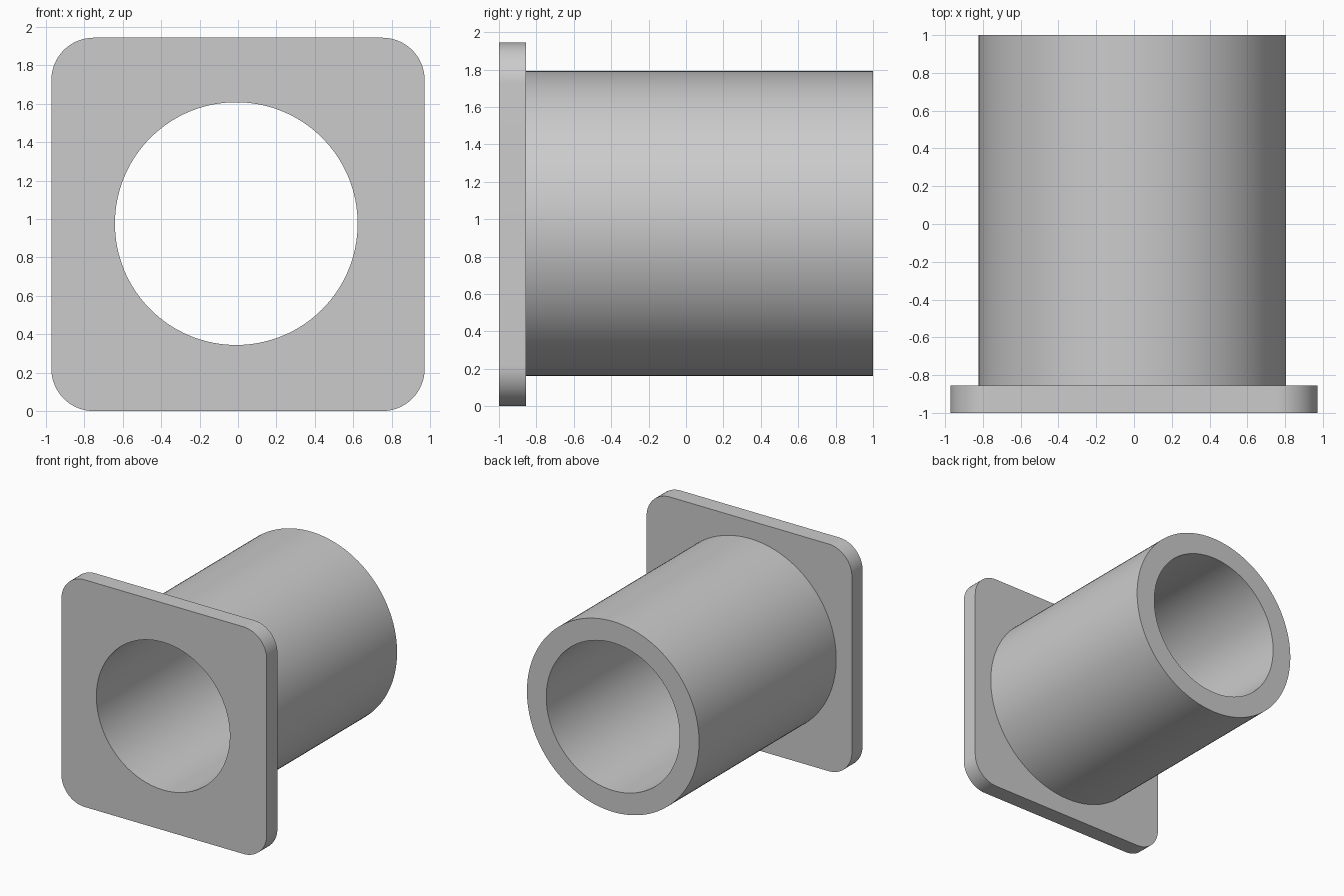
import bpy
import math

cube = bpy.data.objects.get("Cube")
if cube:
    bpy.data.objects.remove(cube, do_unlink=True)

FRONT, STEP, BACK = -1.0, -0.855, 1.0
HALF, CORNER = 0.972, 0.22
AXIS_X, AXIS_Z = -0.009, 0.976
OUTER, BORE = 0.815, 0.632

grey = bpy.data.materials.new("light grey")
grey.use_nodes = True
grey.diffuse_color = (0.6, 0.6, 0.6, 1)
grey.node_tree.nodes["Principled BSDF"].inputs["Base Color"].default_value = grey.diffuse_color


def cylinder(name, radius, y0, y1):
    """Cylinder lying along y on the tube axis."""
    bpy.ops.mesh.primitive_cylinder_add(
        vertices=128, radius=radius, depth=y1 - y0,
        location=(AXIS_X, (y0 + y1) / 2, AXIS_Z), rotation=(math.pi / 2, 0, 0))
    obj = bpy.context.object
    obj.name = name
    obj.data.materials.append(grey)
    return obj


def apply_boolean(target, tool, operation):
    """Combine the tool into the target and discard the tool."""
    tool.hide_render = True
    mod = target.modifiers.new(operation.title(), 'BOOLEAN')
    mod.operation, mod.solver, mod.object = operation, 'EXACT', tool
    bpy.context.view_layer.objects.active = target
    bpy.ops.object.modifier_apply(modifier=mod.name)
    bpy.data.objects.remove(tool, do_unlink=True)


# Square flange with its four long edges rounded
bpy.ops.mesh.primitive_cube_add(size=1, location=(0, (FRONT + STEP) / 2, HALF))
body = bpy.context.object
body.name = "flanged_sleeve"
body.scale = (2 * HALF, STEP - FRONT, 2 * HALF)
bpy.ops.object.transform_apply(location=True, rotation=False, scale=True)
body.data.materials.append(grey)

weights = body.data.attributes.new("bevel_weight_edge", 'FLOAT', 'EDGE')
for edge in body.data.edges:
    a, b = (body.data.vertices[i].co for i in edge.vertices)
    weights.data[edge.index].value = float(abs(a.y - b.y) > 0.01)
bevel = body.modifiers.new("Rounded corners", 'BEVEL')
bevel.limit_method = 'WEIGHT'
bevel.width = CORNER
bevel.segments = 16
bpy.ops.object.modifier_apply(modifier=bevel.name)

# Tube joined to the flange, then bored right through
apply_boolean(body, cylinder("tube", OUTER, (FRONT + STEP) / 2, BACK), 'UNION')
apply_boolean(body, cylinder("bore_cutter", BORE, FRONT - 0.1, BACK + 0.1), 'DIFFERENCE')

bpy.ops.object.select_all(action='DESELECT')
body.select_set(True)
bpy.context.view_layer.objects.active = body
bpy.ops.object.shade_smooth_by_angle(angle=math.radians(30))
